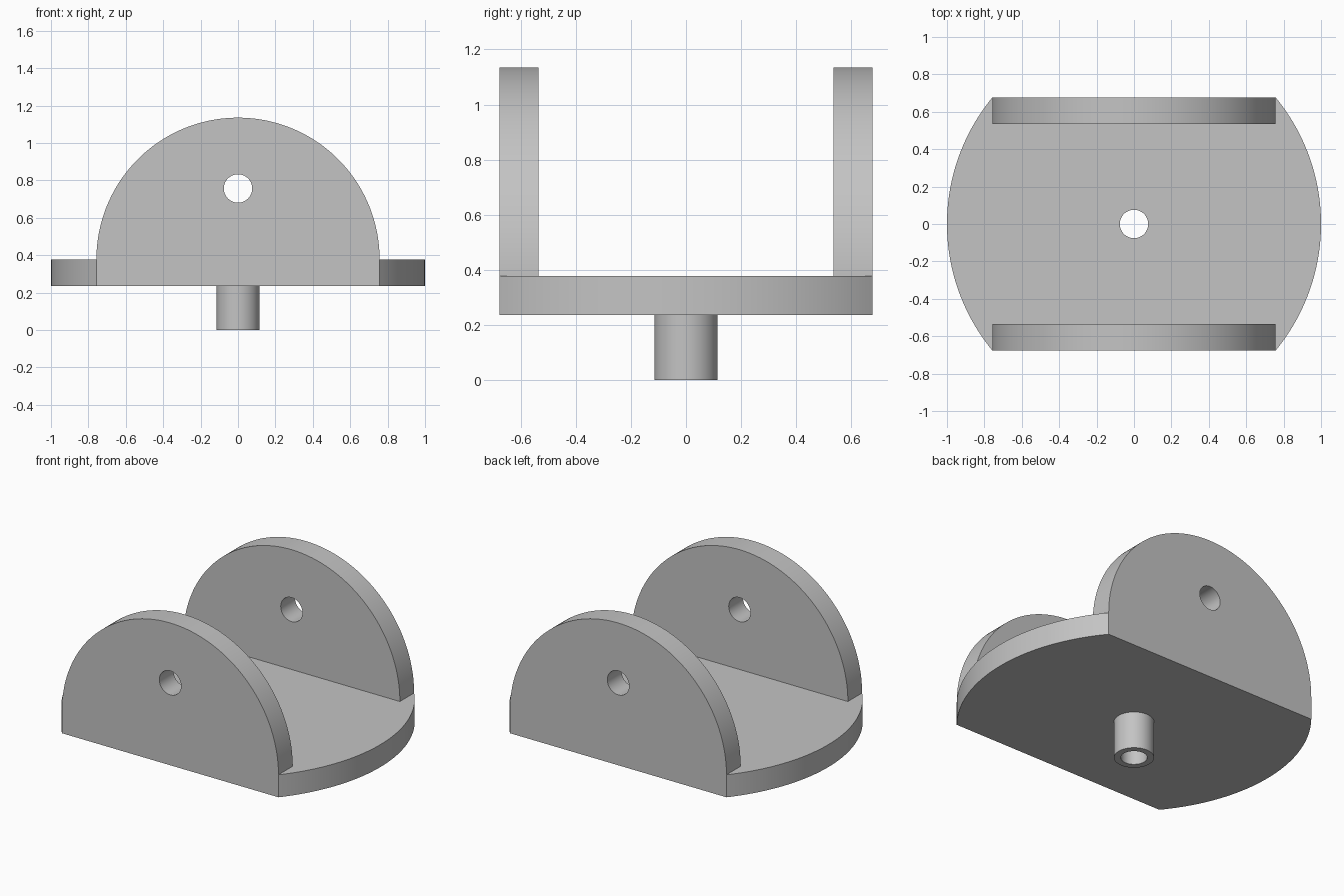
import bpy
import bmesh
from math import sin, cos, pi, atan2
from mathutils import Matrix

cube = bpy.data.objects.get("Cube")
if cube:
    bpy.data.objects.remove(cube)

# Main dimensions
HALF_X, HALF_Y = 0.757, 0.677
BASE_Z, BASE_TOP = 0.236, 0.378
EAR_THICK = 0.142
HOLE_R, STEM_R = 0.076, 0.115

grey = bpy.data.materials.new("light grey")
grey.use_nodes = True
colour = (0.55, 0.55, 0.55, 1)
grey.diffuse_color = colour
grey.node_tree.nodes["Principled BSDF"].inputs["Base Color"].default_value = colour


def arc(cx, cy, r, start, end, n):
    return [(cx + r * cos(start + (end - start) * i / n),
             cy + r * sin(start + (end - start) * i / n)) for i in range(n + 1)]


def circle(cx, cy, r, n=64):
    return arc(cx, cy, r, 0, 2 * pi, n)[:-1]


def plate(name, outline, hole, depth, matrix):
    """Extrude an outline with one hole along its local z."""
    bm = bmesh.new()
    for loop in (outline, hole):
        verts = [bm.verts.new((x, y, 0)) for x, y in loop]
        for i, v in enumerate(verts):
            bm.edges.new((verts[i - 1], v))
    bmesh.ops.triangle_fill(bm, edges=bm.edges[:], use_beauty=True)
    new = bmesh.ops.extrude_face_region(bm, geom=bm.faces[:], use_keep_orig=True)
    bmesh.ops.translate(bm, vec=(0, 0, depth),
                        verts=[g for g in new["geom"] if isinstance(g, bmesh.types.BMVert)])
    bmesh.ops.transform(bm, matrix=matrix, verts=bm.verts[:])
    bmesh.ops.recalc_face_normals(bm, faces=bm.faces[:])
    mesh = bpy.data.meshes.new(name)
    bm.to_mesh(mesh)
    bm.free()
    mesh.materials.append(grey)
    obj = bpy.data.objects.new(name, mesh)
    bpy.context.collection.objects.link(obj)
    bpy.ops.object.select_all(action='DESELECT')
    obj.select_set(True)
    bpy.context.view_layer.objects.active = obj
    bpy.ops.object.shade_smooth_by_angle(angle=pi / 6)
    return obj


# Base plate: straight front and back, bowed left and right ends
sag = 1 - HALF_X
bow_r = (HALF_Y ** 2 + sag ** 2) / (2 * sag)
bow_x = 1 - bow_r
half = atan2(HALF_Y, HALF_X - bow_x)
base = (arc(bow_x, 0, bow_r, -half, half, 48)
        + arc(-bow_x, 0, bow_r, pi - half, pi + half, 48))
plate("base_plate", base, circle(0, 0, HOLE_R), BASE_TOP - BASE_Z,
      Matrix.Translation((0, 0, BASE_Z)))

# Upright half-round ears with a pivot hole
ear = arc(0, 0, HALF_X, 0, pi, 96)
ear_hole = circle(0, HALF_X / 2, HOLE_R)
for name, y in (("front_ear", EAR_THICK - HALF_Y), ("back_ear", HALF_Y)):
    plate(name, ear, ear_hole, EAR_THICK,
          Matrix.Translation((0, y, BASE_TOP)) @ Matrix.Rotation(pi / 2, 4, 'X'))

# Hollow stem below the base
plate("stem", circle(0, 0, STEM_R), circle(0, 0, HOLE_R), BASE_Z, Matrix.Identity(4))
